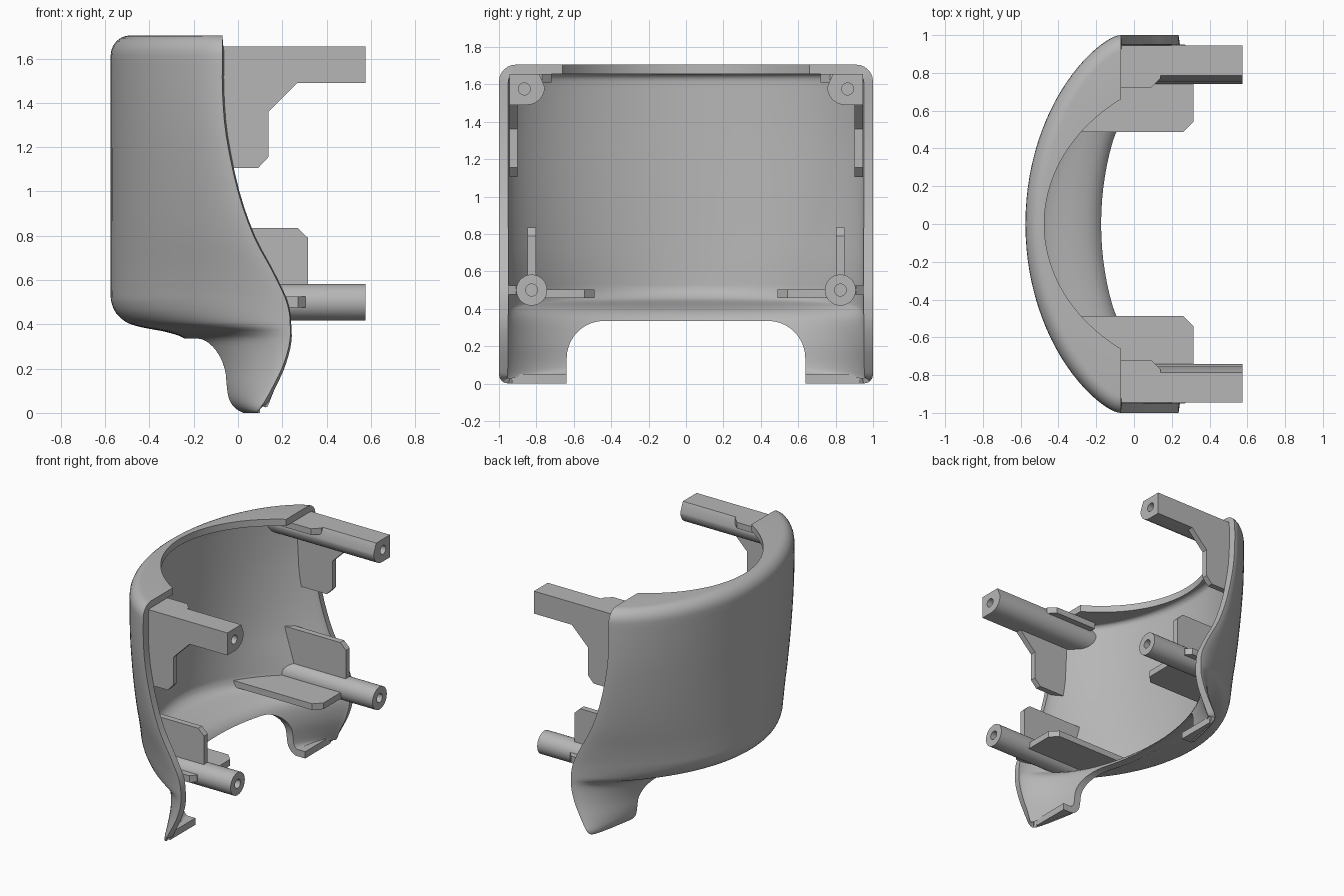
import bpy, bmesh, math

if "Cube" in bpy.data.objects:
    bpy.data.objects.remove(bpy.data.objects["Cube"])

grey = bpy.data.materials.new("plain_grey")
grey.use_nodes = True
GREY = (0.47, 0.47, 0.47, 1)
grey.diffuse_color = GREY
grey.node_tree.nodes["Principled BSDF"].inputs["Base Color"].default_value = GREY


def make_object(name, verts, faces, recalc=True):
    mesh = bpy.data.meshes.new(name)
    mesh.from_pydata(verts, [], faces)
    if recalc:
        bm = bmesh.new()
        bm.from_mesh(mesh)
        bmesh.ops.recalc_face_normals(bm, faces=bm.faces)
        bm.to_mesh(mesh)
        bm.free()
    mesh.materials.append(grey)
    obj = bpy.data.objects.new(name, mesh)
    bpy.context.collection.objects.link(obj)
    return obj


def activate(obj):
    bpy.ops.object.select_all(action='DESELECT')
    obj.select_set(True)
    bpy.context.view_layer.objects.active = obj


def smooth(obj, degrees=42):
    activate(obj)
    bpy.ops.object.shade_smooth_by_angle(angle=math.radians(degrees))


def cut(obj, cutter):
    mod = obj.modifiers.new("cut", 'BOOLEAN')
    mod.operation = 'DIFFERENCE'
    mod.solver = 'EXACT'
    mod.object = cutter
    activate(obj)
    bpy.ops.object.modifier_apply(modifier=mod.name)
    bpy.data.objects.remove(cutter)


def prism(name, outline, axis, lo, hi, side=1):
    """Extrude an outline along an axis; lo may be a function of the outline point."""
    def place(p, d):
        a, b = p
        x, y, z = {'x': (d, a, b), 'y': (a, d, b), 'z': (a, b, d)}[axis]
        return (x, y * side, z)
    n = len(outline)
    verts = [place(p, lo(p) if callable(lo) else lo) for p in outline]
    verts += [place(p, hi) for p in outline]
    faces = [tuple(range(n)), tuple(range(n, 2 * n))]
    faces += [(i, (i + 1) % n, (i + 1) % n + n, i + n) for i in range(n)]
    return make_object(name, verts, faces)


def arc(cy, cz, r, start, end, steps):
    return [(cy + r * math.cos(math.radians(start + (end - start) * k / steps)),
             cz + r * math.sin(math.radians(start + (end - start) * k / steps)))
            for k in range(steps + 1)]


def circle(cy, cz, r, n=32):
    return arc(cy, cz, r, 0, 360, n)[:-1]


# Shell stations from top to bottom: height, back depth, free edge depth
stations = [
    (1.615, -.575, -.07), (1.45, -.575, -.07), (1.25, -.575, -.053),
    (1.0, -.575, 0), (.8, -.575, .07), (.65, -.575, .15), (.55, -.575, .2),
    (.5, -.572, .22), (.45, -.55, .232), (.41, -.505, .235), (.39, -.45, .236),
    (.377, -.385, .236), (.363, -.315, .236), (.335, -.24, .235),
    (.28, -.2, .225), (.2, -.165, .198), (.12, -.14, .158),
    (.06, -.11, .125), (.02, -.06, .1), (0, -.01, .09)]


def spline(points, steps):
    out = []
    for i in range(len(points) - 1):
        p0, p1 = points[max(i - 1, 0)], points[i]
        p2, p3 = points[i + 1], points[min(i + 2, len(points) - 1)]
        for k in range(steps):
            t = k / steps
            out.append(tuple(
                b + .5 * t * (c - a + t * (2 * a - 5 * b + 4 * c - d
                                           + t * (3 * (b - c) + d - a)))
                for a, b, c, d in zip(p0, p1, p2, p3)))
    return out + [points[-1]]


def bow(t, roundness=.42):
    """Share of the depth reached at t across the half width."""
    flat = (1.25 - math.sqrt(1.5625 - t * t)) / .5
    full = 1 - math.sqrt(max(1 - t * t, 0))
    return flat + (full - flat) * roundness


def section(z, back, edge, half, roundness=.42):
    ts = [math.sin(math.pi * k / 48) for k in range(-24, 25)]
    return [(back + (edge - back) * bow(t, roundness), half * t, z) for t in ts]


# Top lip, rounded shoulder, then the body down to the feet
rows = [section(1.705, -.475, -.07, .66, 0)]
for k in range(6, 0, -1):
    a = math.radians(15 * k)
    inset = .09 * (1 - math.cos(a))
    rows.append(section(1.615 + .09 * math.sin(a), -.575 + inset, -.07, 1 - inset))
for z, back, edge in spline(stations, 3):
    drop = min(max((.05 - z) / .05, 0), 1)
    rows.append(section(z, back, edge, 1 - .05 * (1 - math.sqrt(1 - drop * drop))))

cols = len(rows[0])
grid = [(i * cols + j, i * cols + j + 1, (i + 1) * cols + j + 1, (i + 1) * cols + j)
        for i in range(len(rows) - 1) for j in range(cols - 1)]
shell = make_object("curved_shell", [p for row in rows for p in row], grid, False)
solid = shell.modifiers.new("thickness", 'SOLIDIFY')
solid.thickness = .05
solid.offset = -1
solid.use_even_offset = True
activate(shell)
bpy.ops.object.modifier_apply(modifier=solid.name)

# Arched opening between the feet
arch = [(-.638, -.2), (.638, -.2)] + arc(.438, .135, .2, 0, 90, 10) \
    + arc(-.438, .135, .2, 90, 180, 10)
cut(shell, prism("arch_cutter", arch, 'x', -1, .6))
smooth(shell)


def upper_wall(p):
    return -.545 + .505 * bow(p[0])


def lower_wall(p):
    return -.535 + .79 * bow(p[0])


# Mounting posts, ribs and fins on both sides
for side, tag in ((1, "back"), (-1, "front")):
    # Upper post with a rounded inner corner
    outline = [(.785, 1.655), (.945, 1.655), (.945, 1.49)] \
        + arc(.85, 1.585, .095, 270, 180, 8)
    post = prism("upper_post_" + tag, outline, 'x', upper_wall, .575, side)
    cut(post, prism("hole_cutter", circle(.864, 1.575, .032), 'x', .2, .7, side))
    smooth(post, 35)
    prism("upper_tab_" + tag,
          [(-.25, .72), (.09, .72), (.14, .77), (.14, .8), (-.25, .8)],
          'z', 1.61, 1.655, side)
    prism("upper_rib_" + tag,
          [(-.13, 1.105), (.09, 1.105), (.137, 1.155), (.137, 1.36),
           (.27, 1.492), (-.15, 1.492)], 'y', .902, .945, side)

    # Lower round post with its crossing fins
    post = prism("lower_post_" + tag, circle(.825, .5, .083), 'x',
                 lower_wall, .575, side)
    cut(post, prism("hole_cutter", circle(.825, .5, .032), 'x', .33, .7, side))
    smooth(post, 35)
    prism("upright_fin_" + tag,
          [(-.11, .5), (.316, .5), (.316, .79), (.27, .835), (-.2, .835)],
          'y', .803, .847, side)
    prism("level_fin_" + tag,
          [(-.41, .488), (.262, .488), (.316, .543), (.316, .8), (-.14, .8)],
          'z', .457, .503, side)
    prism("side_tab_" + tag,
          [(-.07, .82), (.305, .82), (.305, .91), (.27, .95), (.11, .95)],
          'z', .475, .525, side)

    # Foot floor
    prism("foot_floor_" + tag,
          [(.03, .638), (.1, .638), (.1, .93), (.08, .93)], 'z', 0, .05, side)
